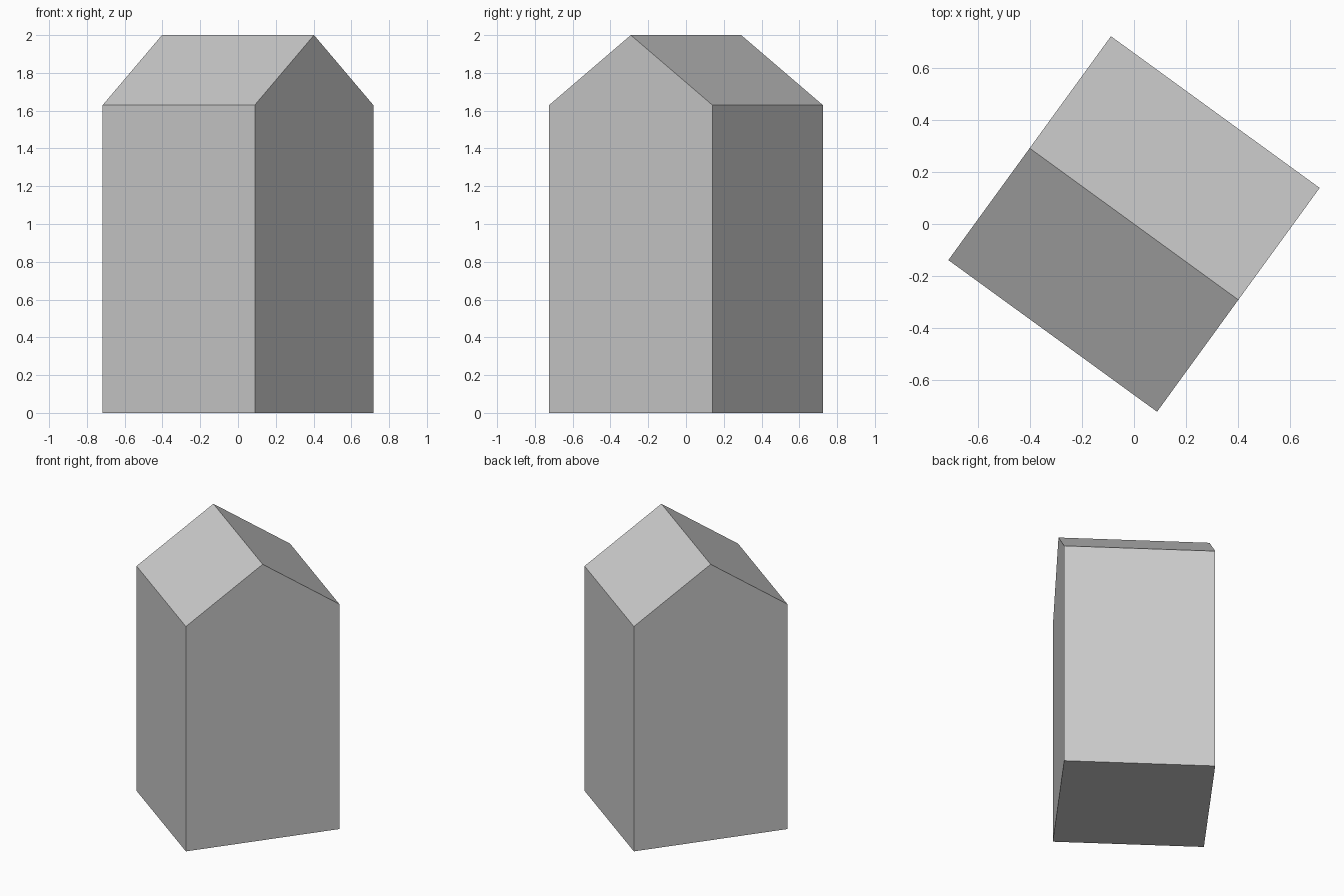
import bpy
import bmesh
import math
from mathutils import Matrix, Vector

cube = bpy.data.objects.get("Cube")
if cube:
    bpy.data.objects.remove(cube, do_unlink=True)

LENGTH = 0.995    # along the ridge
WIDTH = 1.067     # across the gables
EAVE = 1.63
RIDGE = 2.0
TURN = math.radians(-36)

# Single plain grey
grey = bpy.data.materials.new("plain_grey")
grey.use_nodes = True
colour = (0.6, 0.6, 0.6, 1)
grey.diffuse_color = colour
grey.node_tree.nodes["Principled BSDF"].inputs["Base Color"].default_value = colour

# Gable profile, extruded along the ridge
w = WIDTH / 2
profile = [(-w, 0), (w, 0), (w, EAVE), (0, RIDGE), (-w, EAVE)]
bm = bmesh.new()
gable = bm.faces.new([bm.verts.new((-LENGTH / 2, y, z)) for y, z in profile])
result = bmesh.ops.extrude_face_region(bm, geom=[gable], use_keep_orig=True)
far_verts = [g for g in result["geom"] if isinstance(g, bmesh.types.BMVert)]
bmesh.ops.translate(bm, verts=far_verts, vec=Vector((LENGTH, 0, 0)))

# Turn the house on its plot
bmesh.ops.rotate(bm, verts=bm.verts, cent=(0, 0, 0), matrix=Matrix.Rotation(TURN, 3, "Z"))
bmesh.ops.recalc_face_normals(bm, faces=bm.faces)

mesh = bpy.data.meshes.new("gabled_house")
bm.to_mesh(mesh)
bm.free()
mesh.materials.append(grey)
house = bpy.data.objects.new("gabled_house", mesh)
bpy.context.collection.objects.link(house)
